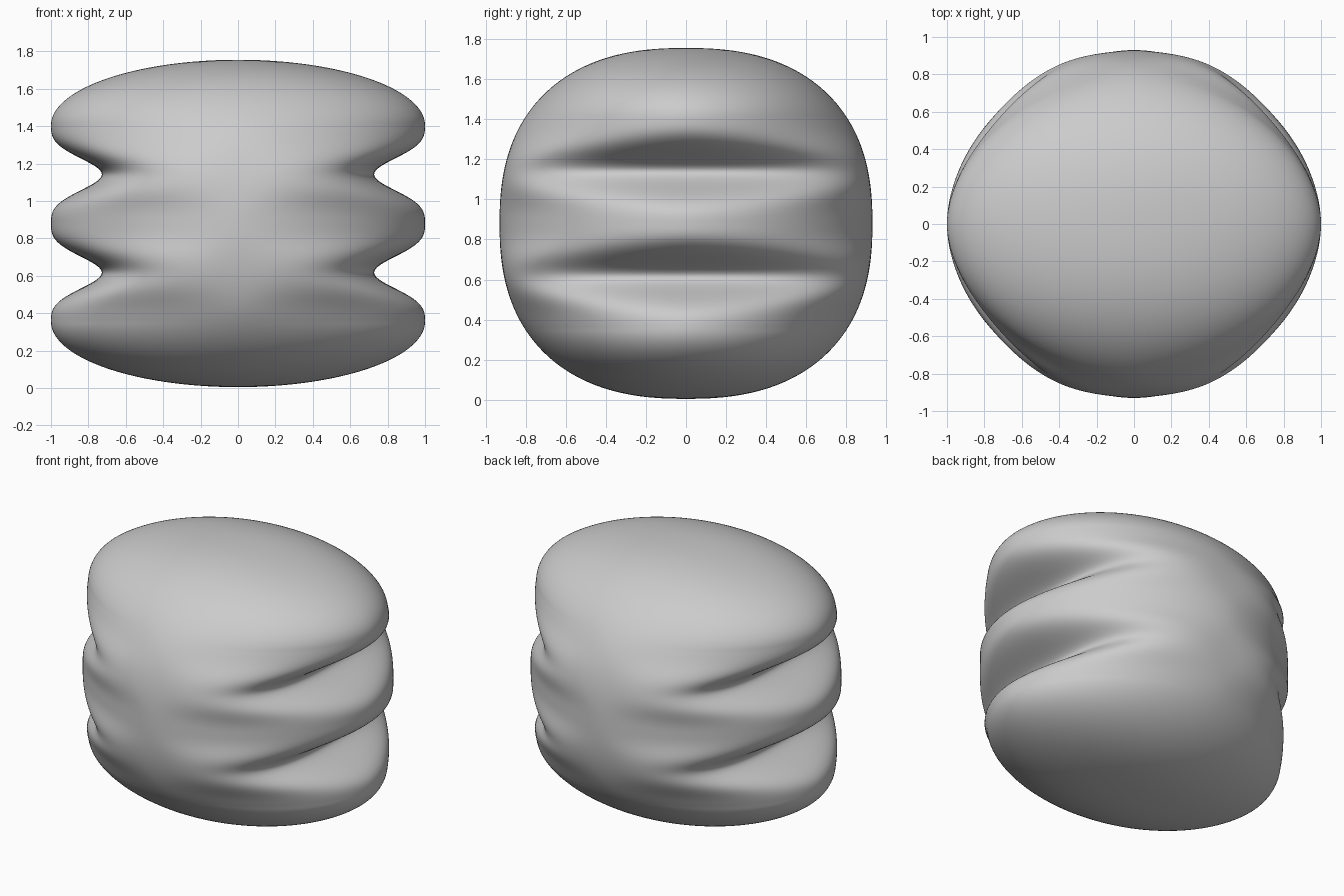
import bpy, bmesh
from math import sin, cos, pi, copysign

if "Cube" in bpy.data.objects:
    bpy.data.objects.remove(bpy.data.objects["Cube"])

MID_Z, HALF_H = 0.88, 0.875      # middle height and half height
HALF_Y = 0.93                    # half depth at the middle
LOBE_GAP = 0.525                 # distance between lobe tips
GROOVE = 0.272                   # groove depth
SEGMENTS, CAP_ROWS, SIDE_ROWS = 160, 40, 120


def section(z):
    """Half width, half depth and squareness of the outline at height z."""
    u = min(1.0, abs(z) / HALF_H)
    depth = HALF_Y * max(0.0, 1 - u ** 2.4) ** (1 / 2.4)
    if abs(z) > LOBE_GAP:        # rounded cap
        t = min(1.0, (abs(z) - LOBE_GAP) / (HALF_H - LOBE_GAP))
        return max(0.0, 1 - t * t) ** 0.5, depth, 1.85 + 0.2 * t
    # three lobes with two narrow grooves
    tip = round(z / LOBE_GAP) * LOBE_GAP
    s = min(1.0, abs(z - tip) / (LOBE_GAP / 2))
    cut = sin(pi / 2 * s ** 1.5) ** 2
    return 1 - GROOVE * cut, depth, 1.85 + 0.9 * cut


def power(v, n):
    return copysign(abs(v) ** (2 / n), v)


# Row heights: dense towards the poles and even across the lobes
cap = [LOBE_GAP + (HALF_H - LOBE_GAP) * sin(pi / 2 * i / CAP_ROWS)
       for i in range(1, CAP_ROWS)]
side = [LOBE_GAP * (2 * i / SIDE_ROWS - 1) for i in range(SIDE_ROWS + 1)]
heights = [-z for z in reversed(cap)] + side + cap

# Loft the rows into one closed skin
bm = bmesh.new()
rings = []
for z in heights:
    a, b, n = section(z)
    rings.append([bm.verts.new((a * power(cos(2 * pi * k / SEGMENTS), n),
                                b * power(sin(2 * pi * k / SEGMENTS), n), z + MID_Z))
                  for k in range(SEGMENTS)])
for lo, hi in zip(rings, rings[1:]):
    for k in range(SEGMENTS):
        m = (k + 1) % SEGMENTS
        bm.faces.new([lo[k], lo[m], hi[m], hi[k]])

# Close both poles
for ring, z in ((rings[0], -HALF_H), (rings[-1], HALF_H)):
    pole = bm.verts.new((0, 0, z + MID_Z))
    for k in range(SEGMENTS):
        bm.faces.new([ring[k], ring[(k + 1) % SEGMENTS], pole])

bmesh.ops.recalc_face_normals(bm, faces=bm.faces[:])
for f in bm.faces:
    f.smooth = True

mesh = bpy.data.meshes.new("lobed_body")
bm.to_mesh(mesh)
bm.free()
body = bpy.data.objects.new("lobed_body", mesh)
bpy.context.collection.objects.link(body)
